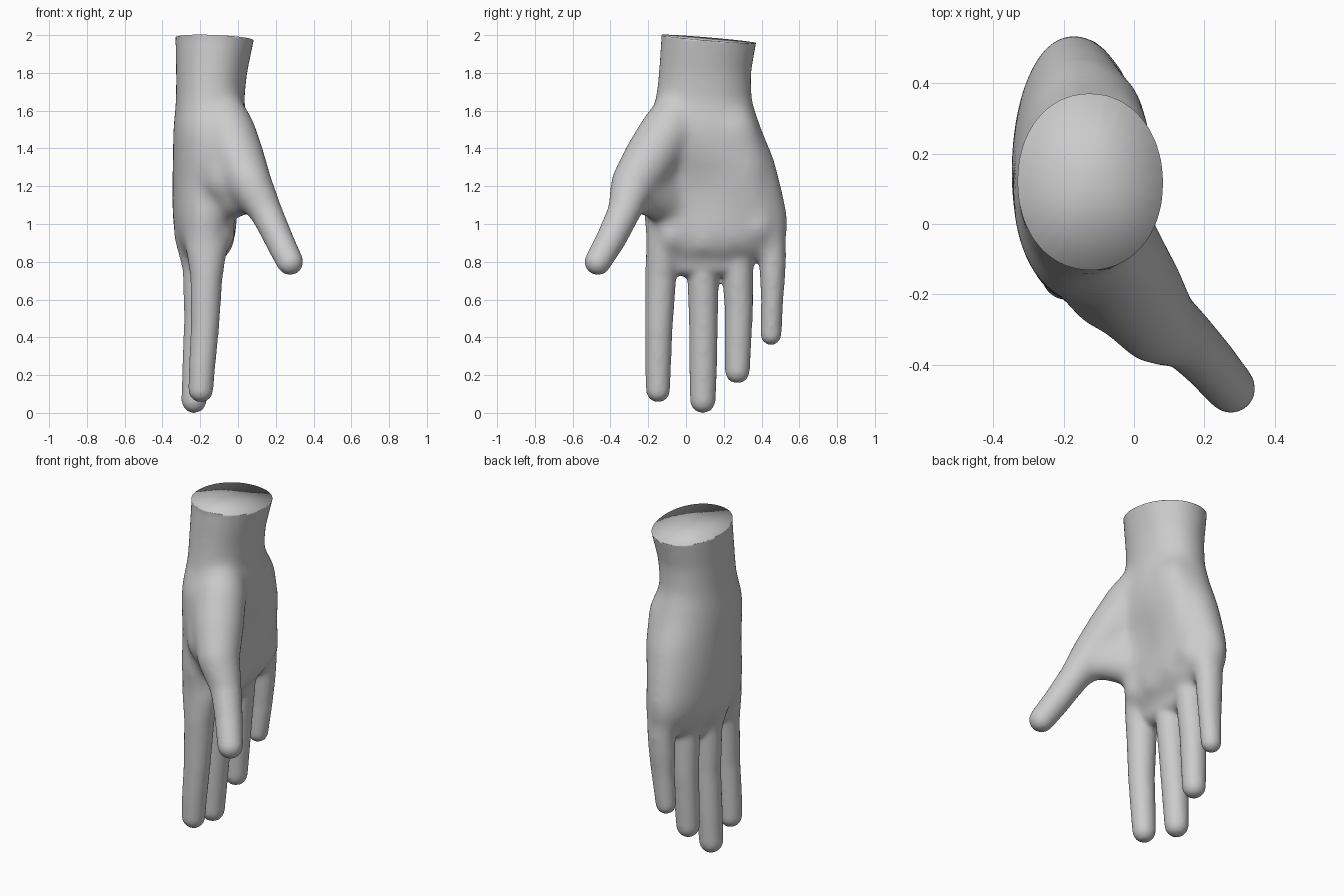
import bpy, bmesh, math
from mathutils import Vector

if "Cube" in bpy.data.objects:
    bpy.data.objects.remove(bpy.data.objects["Cube"])

N = 28
bm = bmesh.new()


def loft(secs, flat=False, power=2.0):
    """Closed tube through sections (x, y, z, half_x, half_y), with a rounded last end."""
    pts = [Vector(s[:3]) for s in secs]
    frames = []
    for i, s in enumerate(secs):
        t = (pts[min(i + 1, len(pts) - 1)] - pts[max(i - 1, 0)]).normalized()
        if flat:
            t = Vector((0, 0, -1))
        v = Vector((0, 1, 0))
        v = (v - t * v.dot(t)).normalized()
        frames.append((pts[i], t, v.cross(t), v, s[3], s[4]))
    p, t, u, v, a, b = frames[-1]
    r = min(a, b)
    for k in range(1, 6):
        w = math.radians(k * 16.5)
        frames.append((p + t * r * math.sin(w), t, u, v, a * math.cos(w), b * math.cos(w)))
    rings = []
    for p, t, u, v, a, b in frames:
        ring = []
        for k in range(N):
            w = 2 * math.pi * k / N
            c, s = math.cos(w), math.sin(w)
            c = math.copysign(abs(c) ** (2 / power), c)
            s = math.copysign(abs(s) ** (2 / power), s)
            ring.append(bm.verts.new(p + u * a * c + v * b * s))
        rings.append(ring)
    faces = [bm.faces.new(rings[0]), bm.faces.new(rings[-1])]
    for r0, r1 in zip(rings, rings[1:]):
        for k in range(N):
            j = (k + 1) % N
            faces.append(bm.faces.new((r0[k], r0[j], r1[j], r1[k])))
    bmesh.ops.recalc_face_normals(bm, faces=faces)


# wrist and palm
loft([(-.12, .12, 2.10, .215, .258), (-.123, .122, 1.98, .208, .253),
      (-.14, .10, 1.80, .189, .246), (-.148, .094, 1.65, .182, .258),
      (-.143, .09, 1.50, .201, .313), (-.145, .12, 1.35, .201, .347),
      (-.157, .147, 1.20, .192, .36), (-.17, .158, 1.05, .177, .382),
      (-.172, .161, .95, .165, .38), (-.170, .14, .87, .135, .35),
      (-.172, .10, .80, .085, .27)], flat=True, power=2.1)

# fingers: index, middle, ring, little
loft([(-.19, -.08, 1.05, .10, .09), (-.165, -.122, .88, .115, .092),
      (-.167, -.134, .72, .085, .083), (-.175, -.144, .45, .075, .073),
      (-.19, -.148, .25, .07, .069), (-.197, -.148, .12, .066, .064)])
loft([(-.22, .06, 1.08, .11, .09), (-.215, .08, .94, .13, .092),
      (-.195, .09, .76, .098, .084), (-.205, .092, .50, .08, .077),
      (-.222, .091, .25, .073, .074), (-.233, .089, .066, .067, .068)])
loft([(-.205, .24, 1.08, .11, .09), (-.195, .26, .95, .122, .09),
      (-.180, .275, .79, .092, .081), (-.192, .28, .55, .076, .075),
      (-.20, .275, .35, .07, .07), (-.205, .272, .222, .066, .066)])
loft([(-.165, .39, 1.10, .11, .10), (-.160, .43, .98, .112, .10),
      (-.155, .46, .83, .082, .074), (-.165, .456, .60, .068, .059),
      (-.18, .45, .415, .058, .056)])

# thumb with the ball of the thumb
loft([(-.12, .01, 1.70, .10, .10), (-.055, -.09, 1.50, .148, .15),
      (.0, -.185, 1.35, .143, .148), (.068, -.286, 1.20, .118, .124),
      (.148, -.33, 1.06, .088, .089), (.215, -.397, .92, .078, .079),
      (.275, -.467, .80, .071, .071)])
# flesh joining the thumb to the hand
loft([(-.13, .0, 1.62, .12, .12), (-.07, -.12, 1.42, .14, .14), (-.06, -.17, 1.24, .14, .14)])
loft([(.11, -.29, 1.18, .105, .08), (.0, -.2, 1.18, .145, .11), (-.14, -.04, 1.16, .18, .13)])
# heel of the palm
loft([(-.10, .18, 1.68, .08, .12), (-.07, .23, 1.50, .122, .15),
      (-.085, .28, 1.30, .12, .16), (-.125, .32, 1.08, .12, .15)])
# pads below the fingers
for y, z in ((-.07, .94), (.09, .92), (.25, .94), (.38, .98)):
    loft([(-.13, y, z + .12, .11, .10), (-.120, y, z, .11, .10)])

# fuse everything into one skin
mesh = bpy.data.meshes.new("hand")
bm.to_mesh(mesh)
bm.free()
hand = bpy.data.objects.new("hand", mesh)
bpy.context.collection.objects.link(hand)
bpy.context.view_layer.objects.active = hand
hand.select_set(True)
rm = hand.modifiers.new("fuse", 'REMESH')
rm.mode = 'VOXEL'
rm.voxel_size = 0.013
bpy.ops.object.modifier_apply(modifier="fuse")

# blend the palm area strongly, the rest lightly
palm = hand.vertex_groups.new(name="palm")
for v in hand.data.vertices:
    x, y, z = v.co
    w = min(1, max(0, (z - .74) / .18)) * min(1, max(0, (.20 - x) / .12)) * min(1, max(0, (1.95 - z) / .2))
    palm.add([v.index], w, 'REPLACE')
for name, count, group in (("blend", 70, "palm"), ("soften", 9, "")):
    sm = hand.modifiers.new(name, 'SMOOTH')
    sm.factor = 0.5
    sm.iterations = count
    sm.vertex_group = group
    bpy.ops.object.modifier_apply(modifier=name)
hand.vertex_groups.clear()

# hollow of the palm, then the slanted wrist cut
bm = bmesh.new()
bm.from_mesh(hand.data)
for v in bm.verts:
    x, y, z = v.co
    if x > -.15:
        g = math.exp(-((y - .08) / .16) ** 2 - ((z - 1.2) / .2) ** 2)
        v.co.x -= .035 * g * min(1, (x + .15) / .08)
low = min(v.co.z for v in bm.verts)
for v in bm.verts:
    v.co.z -= low
bmesh.ops.bisect_plane(bm, geom=bm.verts[:] + bm.edges[:] + bm.faces[:],
                       plane_co=(-.13, -.12, 2.0), plane_no=(.04, .085, 1), clear_outer=True)
rim = [e for e in bm.edges if e.is_boundary]
cap = bmesh.ops.holes_fill(bm, edges=rim, sides=0)["faces"]
bmesh.ops.recalc_face_normals(bm, faces=bm.faces[:])
bmesh.ops.poke(bm, faces=cap)
bm.to_mesh(hand.data)
bm.free()
bpy.ops.object.shade_smooth()
